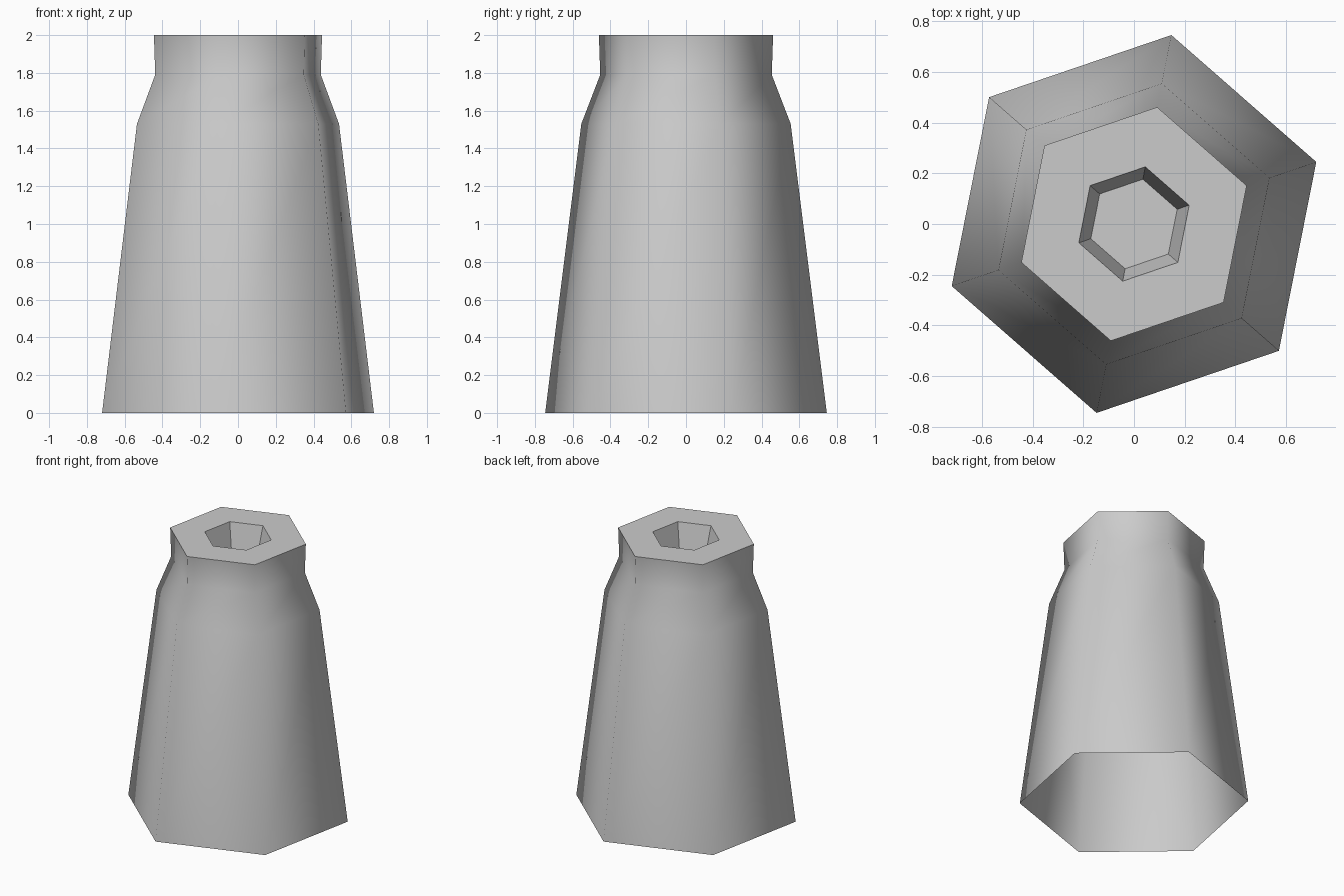
import bpy
import bmesh
import math

cube = bpy.data.objects.get("Cube")
if cube:
    bpy.data.objects.remove(cube, do_unlink=True)

SIDES = 6
TURN = math.radians(18.8)

# Plain grey finish
grey = bpy.data.materials.new("plain grey")
grey.use_nodes = True
colour = (0.6, 0.6, 0.6, 1)
grey.diffuse_color = colour
grey.node_tree.nodes["Principled BSDF"].inputs["Base Color"].default_value = colour


def add_ring(bm, radius, z):
    angles = [TURN + i * math.tau / SIDES for i in range(SIDES)]
    return [bm.verts.new((radius * math.cos(a), radius * math.sin(a), z)) for a in angles]


def bridge(bm, lower, upper, smooth):
    for i in range(SIDES):
        j = (i + 1) % SIDES
        face = bm.faces.new((lower[i], lower[j], upper[j], upper[i]))
        face.smooth = smooth


# Outer wall from the open base to the rim, then the flat rim and socket wall:
# radius, height, whether the band leading up to it is smooth
profile = [
    (0.76, 0.0, True),
    (0.565, 1.53, True),
    (0.463, 1.79, True),
    (0.47, 2.0, True),
    (0.23, 2.0, False),
    (0.18, 1.8, False),
]

bm = bmesh.new()
rings = [add_ring(bm, r, z) for r, z, _ in profile]
for k in range(1, len(rings)):
    bridge(bm, rings[k - 1], rings[k], profile[k][2])

# Socket floor
bm.faces.new(rings[-1]).smooth = False

# Crisp edge around the rim
rim = set(rings[3])
for edge in bm.edges:
    if edge.verts[0] in rim and edge.verts[1] in rim:
        edge.smooth = False

mesh = bpy.data.meshes.new("hexagonal_body")
bm.to_mesh(mesh)
bm.free()
mesh.materials.append(grey)
body = bpy.data.objects.new("hexagonal_body", mesh)
bpy.context.collection.objects.link(body)
